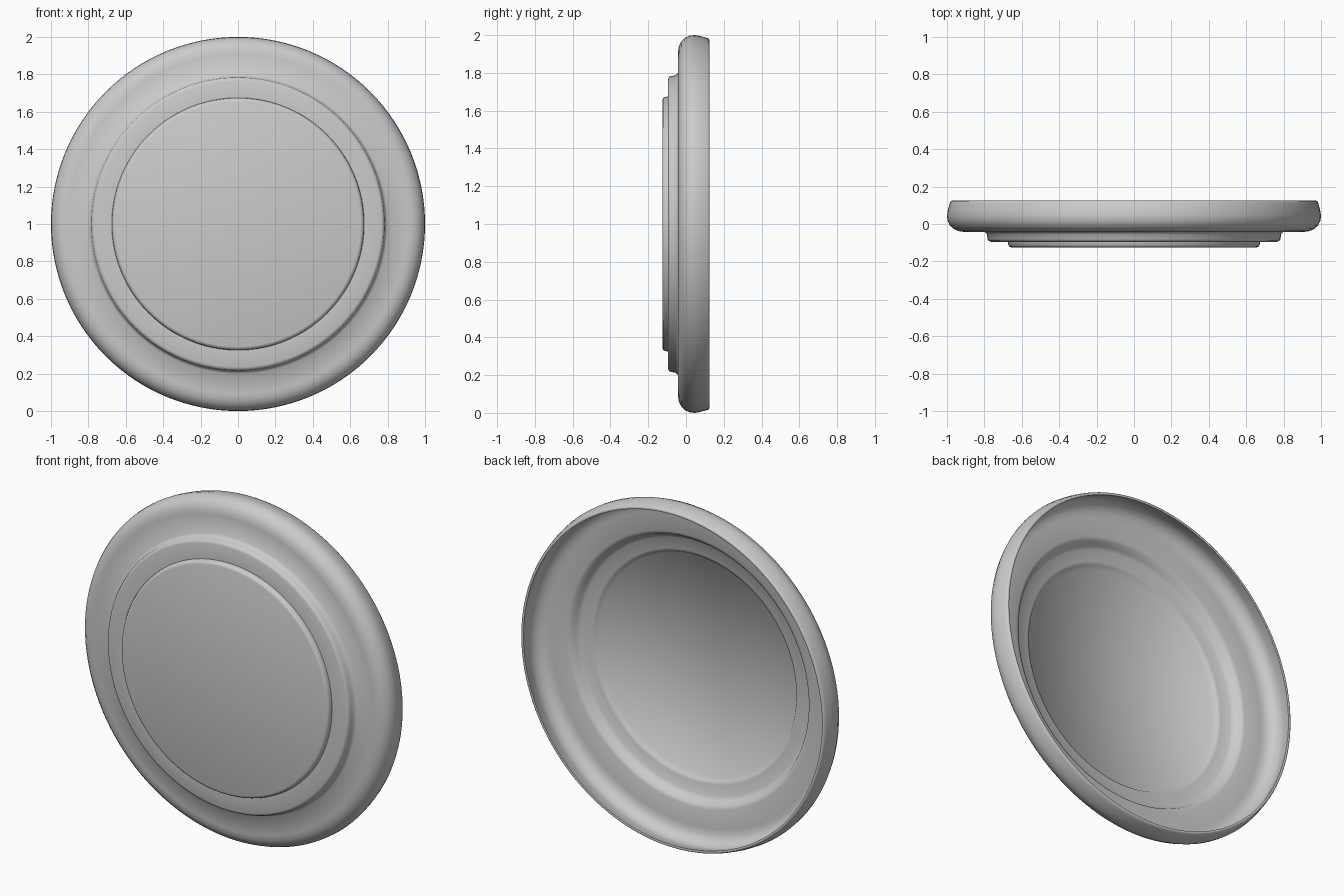
import bpy, bmesh, math

if "Cube" in bpy.data.objects:
    bpy.data.objects.remove(bpy.data.objects["Cube"])

SEG = 128

# Profile as (radius, y): outer shell from the front centre to the back rim
outer = [(0, -0.125), (0.655, -0.125), (0.667, -0.121), (0.672, -0.112), (0.675, -0.095),
         (0.765, -0.095), (0.777, -0.091), (0.783, -0.08), (0.787, -0.055), (0.80, -0.042),
         (0.91, -0.042), (0.94, -0.038), (0.965, -0.026), (0.985, -0.007), (0.997, 0.02),
         (1.0, 0.045), (0.995, 0.075), (0.985, 0.112), (0.98, 0.122), (0.974, 0.125)]
# Inner shell from the back rim to the centre of the recess
inner = [(0.966, 0.122), (0.972, 0.10), (0.982, 0.06), (0.983, 0.04), (0.975, 0.01),
         (0.955, -0.012), (0.93, -0.024), (0.90, -0.028), (0.79, -0.028), (0.77, -0.036),
         (0.755, -0.065), (0.735, -0.082), (0.67, -0.082), (0.652, -0.09),
         (0.635, -0.112), (0.0, -0.113)]


def revolve(bm, profile):
    """Spin a profile about the y axis at z = 1 and return nothing."""
    rings = []
    for r, y in profile:
        if r == 0:
            rings.append([bm.verts.new((0, y, 1))])
        else:
            rings.append([bm.verts.new((r * math.cos(2 * math.pi * i / SEG), y,
                                        1 + r * math.sin(2 * math.pi * i / SEG)))
                          for i in range(SEG)])
    for a, b in zip(rings, rings[1:]):
        for i in range(SEG):
            j = (i + 1) % SEG
            if len(a) == 1:
                bm.faces.new((a[0], b[i], b[j]))
            elif len(b) == 1:
                bm.faces.new((a[i], b[0], a[j]))
            else:
                bm.faces.new((a[i], b[i], b[j], a[j]))


# Stepped round lid, one closed thin shell
bm = bmesh.new()
revolve(bm, outer + inner)
bmesh.ops.recalc_face_normals(bm, faces=bm.faces[:])
mesh = bpy.data.meshes.new("stepped_lid")
bm.to_mesh(mesh)
bm.free()
lid = bpy.data.objects.new("stepped_lid", mesh)
bpy.context.collection.objects.link(lid)

# Single plain grey
grey = bpy.data.materials.new("light_grey")
grey.diffuse_color = (0.6, 0.6, 0.6, 1)
grey.use_nodes = True
grey.node_tree.nodes["Principled BSDF"].inputs["Base Color"].default_value = grey.diffuse_color
mesh.materials.append(grey)

# Smooth shading with crisp step corners
bpy.context.view_layer.objects.active = lid
lid.select_set(True)
bpy.ops.object.shade_smooth_by_angle(angle=math.radians(60))
